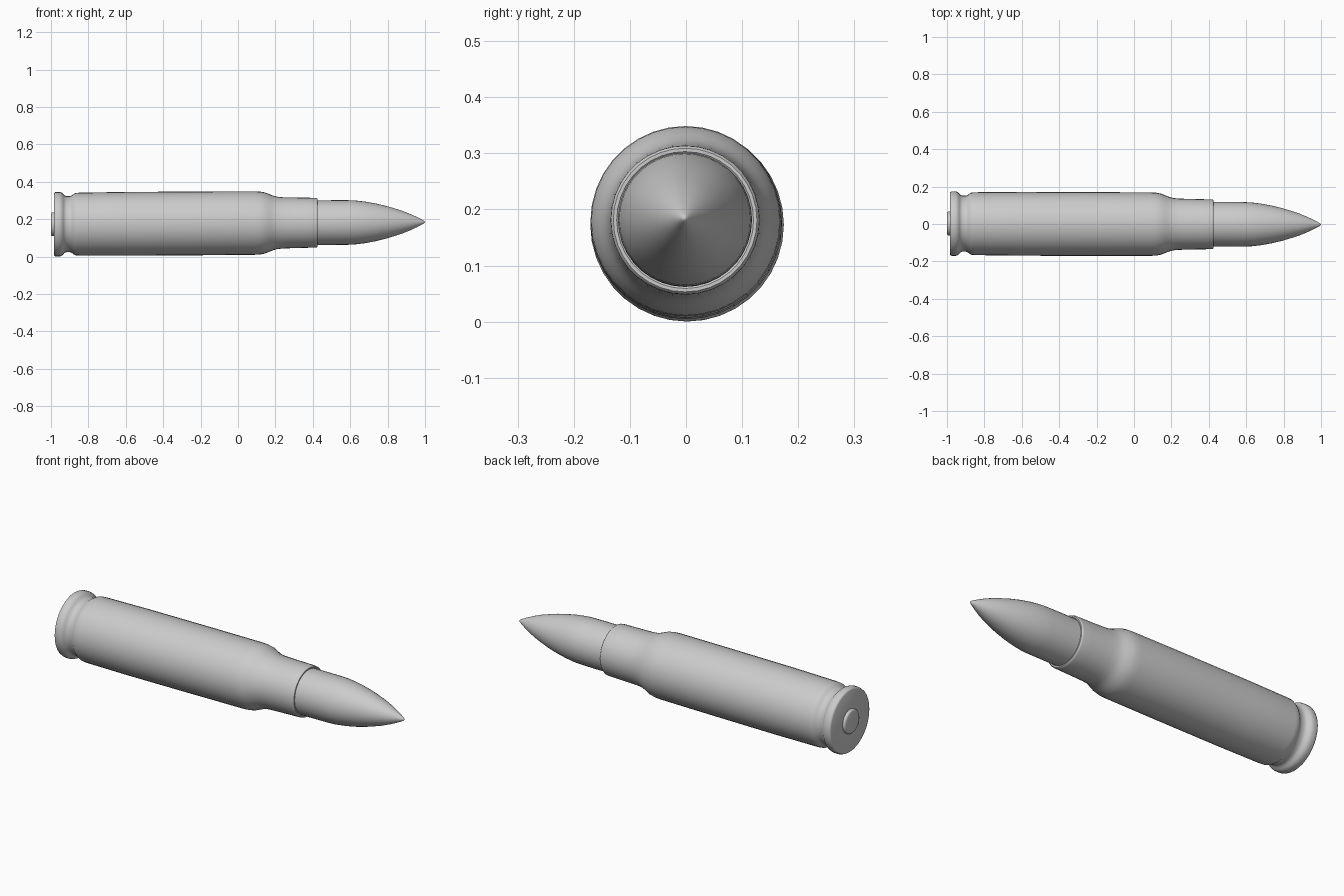
import bpy, bmesh, math

SIDES = 36


def axis_point(x):
    # the long axis rises and drifts very slightly toward the tip
    return 0.002 - 0.0025 * (x + 1), 0.1725 + 0.006 * (x + 1)


def lathe(name, profile, sharp=40):
    """Revolve (x, radius) points around the long axis; radius 0 makes a pole."""
    bm = bmesh.new()
    rings = []
    for x, r in profile:
        cy, cz = axis_point(x)
        if r == 0:
            rings.append([bm.verts.new((x, cy, cz))] * SIDES)
        else:
            rings.append([bm.verts.new((x,
                                        cy + r * math.cos(2 * math.pi * i / SIDES),
                                        cz + r * math.sin(2 * math.pi * i / SIDES)))
                          for i in range(SIDES)])
    for a, b in zip(rings, rings[1:]):
        for i in range(SIDES):
            j = (i + 1) % SIDES
            corners = list(dict.fromkeys((a[i], a[j], b[j], b[i])))
            bm.faces.new(corners)
    bmesh.ops.recalc_face_normals(bm, faces=bm.faces)
    mesh = bpy.data.meshes.new(name)
    bm.to_mesh(mesh)
    bm.free()
    obj = bpy.data.objects.new(name, mesh)
    bpy.context.collection.objects.link(obj)
    bpy.ops.object.select_all(action='DESELECT')
    obj.select_set(True)
    bpy.context.view_layer.objects.active = obj
    bpy.ops.object.shade_smooth_by_angle(angle=math.radians(sharp))
    return obj


# Bottlenecked case: rim, extractor groove, body, shoulder, neck and lip
lathe("case", [
    (-0.985, 0), (-0.985, 0.163), (-0.982, 0.169), (-0.974, 0.1725),
    (-0.953, 0.1725), (-0.943, 0.169), (-0.935, 0.162), (-0.928, 0.154),
    (-0.918, 0.150), (-0.898, 0.150), (-0.888, 0.154), (-0.878, 0.162),
    (-0.868, 0.1665), (-0.85, 0.168), (-0.6, 0.1705), (-0.2, 0.1705),
    (0.09, 0.1695), (0.12, 0.168), (0.145, 0.163), (0.17, 0.153),
    (0.19, 0.145), (0.21, 0.140), (0.24, 0.137), (0.29, 0.1355),
    (0.36, 0.134), (0.415, 0.133), (0.422, 0.132), (0.426, 0.128),
    (0.426, 0.122), (0.42, 0.115),
])

# Pointed projectile seated in the neck
lathe("projectile", [
    (0.38, 0), (0.38, 0.119), (0.5, 0.1195), (0.59, 0.119), (0.63, 0.117),
    (0.68, 0.111), (0.735, 0.101), (0.79, 0.088), (0.84, 0.073),
    (0.88, 0.060), (0.92, 0.044), (0.955, 0.028), (0.98, 0.015),
    (0.993, 0.008), (0.998, 0.004), (1.0, 0),
])

# Primer cap in the base
lathe("primer", [
    (-1.0, 0), (-1.0, 0.055), (-0.998, 0.060), (-0.993, 0.064),
    (-0.975, 0.064), (-0.975, 0),
])
